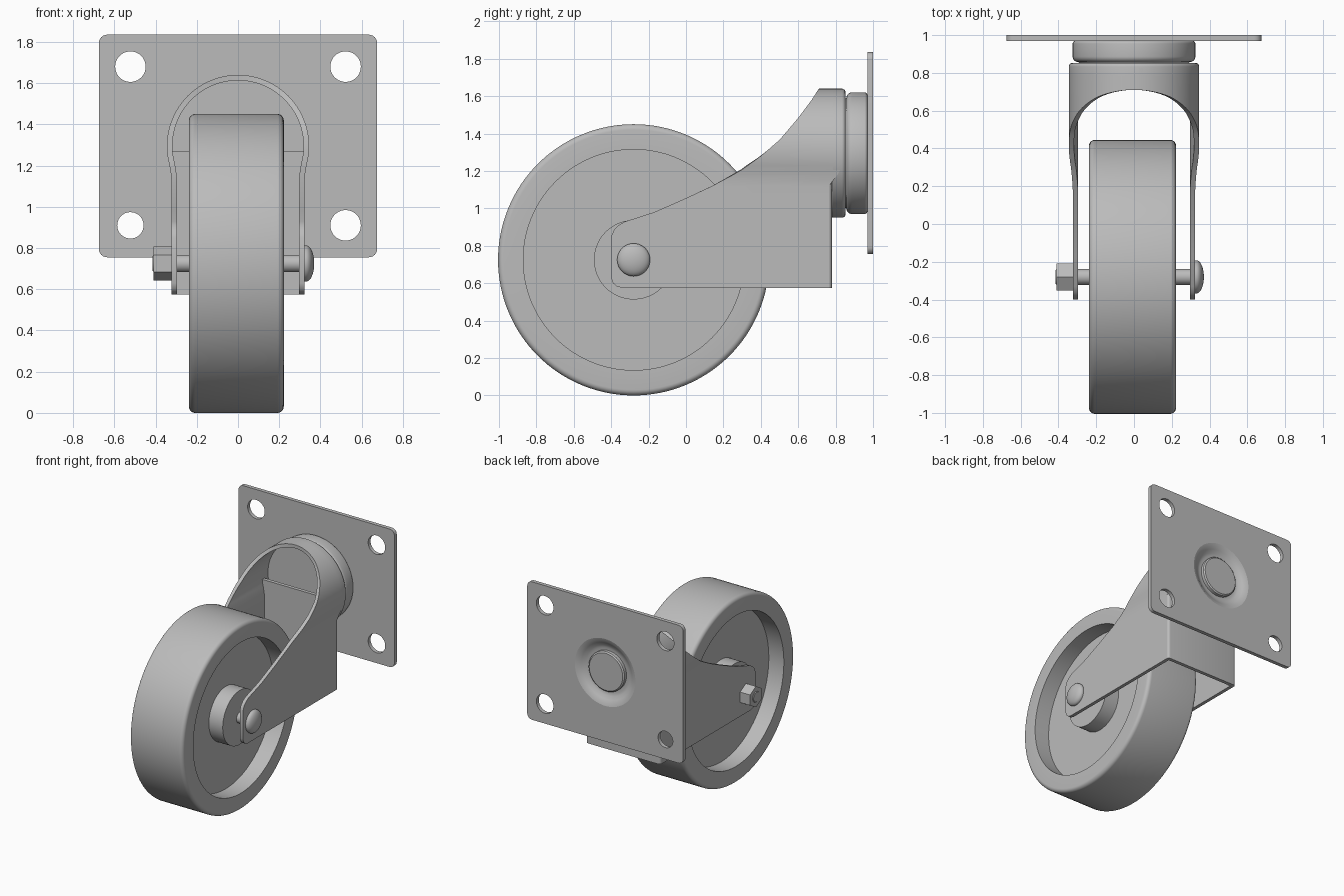
import bpy, bmesh, math
from mathutils import Vector

cube = bpy.data.objects.get("Cube")
if cube:
    bpy.data.objects.remove(cube)

grey = bpy.data.materials.new("plain_grey")
grey.use_nodes = True
grey.diffuse_color = (0.5, 0.5, 0.5, 1)
grey.node_tree.nodes["Principled BSDF"].inputs["Base Color"].default_value = (0.5, 0.5, 0.5, 1)

X, Y, Z = Vector((1, 0, 0)), Vector((0, 1, 0)), Vector((0, 0, 1))
AXLE = Vector((0, -0.28, 0.725))     # wheel centre
SWIVEL = Vector((0, 0, 1.295))       # swivel axis, running along y


def add_mesh(name, mesh, angle=32):
    """Link a mesh as a shaded, coloured part."""
    mesh.materials.clear()
    mesh.materials.append(grey)
    mesh.shade_smooth()
    mesh.set_sharp_from_angle(angle=math.radians(angle))
    obj = bpy.data.objects.new(name, mesh)
    bpy.context.collection.objects.link(obj)
    return obj


def from_bmesh(name, bm):
    mesh = bpy.data.meshes.new(name)
    bm.to_mesh(mesh)
    bm.free()
    return add_mesh(name, mesh)


def bake(name, data, setup=None):
    """Turn a curve or a modified mesh into a plain mesh part."""
    temp = bpy.data.objects.new("temp", data)
    bpy.context.collection.objects.link(temp)
    if setup:
        setup(temp)
    graph = bpy.context.evaluated_depsgraph_get()
    mesh = bpy.data.meshes.new_from_object(temp.evaluated_get(graph))
    bpy.data.objects.remove(temp)
    return mesh


def lathe(name, profile, axis, centre, steps=96, closed=False):
    """Spin (radius, distance along axis) points about an axis."""
    bm = bmesh.new()
    verts = [bm.verts.new(centre + axis * t + Z * r) for r, t in profile]
    for a, b in zip(verts, verts[1:] + (verts[:1] if closed else [])):
        bm.edges.new((a, b))
    bmesh.ops.spin(bm, geom=bm.verts[:] + bm.edges[:], cent=centre, axis=axis,
                   angle=math.tau, steps=steps, use_duplicate=False)
    bmesh.ops.remove_doubles(bm, verts=bm.verts, dist=1e-4)
    bmesh.ops.recalc_face_normals(bm, faces=bm.faces)
    return from_bmesh(name, bm)


def arc(cx, cy, r, start, end, n):
    angles = [math.radians(start + (end - start) * i / n) for i in range(n + 1)]
    return [(cx + r * math.cos(a), cy + r * math.sin(a)) for a in angles]


# Wheel: rounded tread, recessed web and raised hub on both faces
half, web = 0.23, 0.1
side = [(0, half - 0.01), (0.212, half - 0.01), (0.212, web), (0.59, web), (0.59, half)]
side += arc(0.695, half - 0.03, 0.03, 90, 0, 6)
wheel_profile = side + [(r, -t) for r, t in reversed(side)]
lathe("wheel", wheel_profile, X, AXLE - X * 0.008, 128)

# Axle with domed head, hexagonal nut and exposed bolt end
lathe("axle", [(0, -0.415), (0.036, -0.415), (0.042, -0.409), (0.042, 0.33), (0, 0.33)], X, AXLE, 40)
dome = [(0.088 * math.cos(a), 0.33 + 0.04 * math.sin(a))
        for a in [math.radians(90 * i / 10) for i in range(11)]]
lathe("axle_head", [(0, 0.32), (0.088, 0.32)] + dome, X, AXLE, 48)
lathe("axle_nut", [(0, -0.41), (0.082, -0.41), (0.082, -0.32), (0, -0.32)], X, AXLE, 6)

# Fork: a bent sheet arching over the wheel, cut to a sweeping side outline
front_edge = [(0.575, -0.34), (0.583, -0.37), (0.6, -0.39), (0.63, -0.4), (0.85, -0.4),
              (0.885, -0.385), (0.91, -0.36), (0.928, -0.33), (0.98, -0.17), (1.05, -0.01),
              (1.12, 0.14), (1.2, 0.29), (1.28, 0.4), (1.366, 0.5), (1.48, 0.597),
              (1.58, 0.672), (1.64, 0.71)]


def front_y(z):
    for (z0, y0), (z1, y1) in zip(front_edge, front_edge[1:]):
        if z <= z1:
            return y0 + (y1 - y0) * (z - z0) / (z1 - z0)
    return front_edge[-1][1]


def back_y(z):
    return 0.765 + 0.06 * min(1, max(0, (z - 1.12) / 0.08))


section = [(0.323, z) for z, _ in front_edge if z < 1.1]
section += [(0.323, 1.12), (0.325, 1.155), (0.329, 1.18)]
section += arc(0, SWIVEL.z, 0.345, -15, 90, 28)
section += [(-x, z) for x, z in reversed(section[:-1])]
bm = bmesh.new()
rows = [(bm.verts.new((x, front_y(z), z)), bm.verts.new((x, back_y(z), z))) for x, z in section]
for (a, b), (c, d) in zip(rows, rows[1:]):
    bm.faces.new((a, b, d, c))
sheet = bpy.data.meshes.new("fork_sheet")
bm.to_mesh(sheet)
bm.free()


def thicken(obj):
    mod = obj.modifiers.new("thickness", 'SOLIDIFY')
    mod.thickness = 0.027
    mod.offset = -1


add_mesh("fork", bake("fork", sheet, thicken))

# Back wall of the fork, with softened upright corners
bm = bmesh.new()
bmesh.ops.create_cube(bm, size=1)
for v in bm.verts:
    v.co = Vector((v.co.x * 0.646, 0.766 + v.co.y * 0.028, 0.9225 + v.co.z * 0.695))
corners = [e for e in bm.edges
           if abs(e.verts[0].co.z - e.verts[1].co.z) > 0.5 and e.verts[0].co.y > 0.77]
bmesh.ops.bevel(bm, geom=corners, offset=0.02, segments=4, profile=0.5, affect='EDGES')
from_bmesh("fork_back_wall", bm)

# Round cup that closes the back of the fork
cup = [(0, 0.825), (0.318, 0.825), (0.318, 0.77), (0.335, 0.77), (0.345, 0.785)]
cup += arc(0.325, 0.833, 0.02, 0, 90, 5) + [(0, 0.853)]
cup = [(r, t) for r, t in cup]
lathe("swivel_cup", cup, Y, SWIVEL)

# Swivel neck with the pressed groove and rivet head seen through the plate
neck = [(0, 0.99), (0.145, 0.99), (0.155, 0.982), (0.155, 0.957), (0.175, 0.957),
        (0.195, 0.963), (0.22, 0.98), (0.24, 0.993), (0.262, 1.0), (0.262, 0.965)]
neck += arc(0.31, 0.955, 0.015, 90, 0, 4) + arc(0.295, 0.887, 0.03, 0, -90, 6) + [(0.28, 0.84), (0, 0.84)]
lathe("swivel_neck", neck, Y, SWIVEL)

# Mounting plate: rounded outline with four bolt holes and a centre opening
w, h = 0.675, 0.54
outline = []
for sx, sz, start in ((1, 1, 0), (-1, 1, 90), (-1, -1, 180), (1, -1, 270)):
    outline += arc(sx * (w - 0.04), sz * (h - 0.04), 0.04, start, start + 90, 6)
loops = [outline, arc(0, 0, 0.262, 0, 360, 96)[:-1]]
for sx in (-1, 1):
    for sz in (-1, 1):
        radius = 0.064 if sx < 0 and sz < 0 else 0.074
        loops.append(arc(sx * 0.522, sz * 0.385, radius, 0, 360, 40)[:-1])
curve = bpy.data.curves.new("plate_outline", 'CURVE')
curve.dimensions = '2D'
curve.fill_mode = 'BOTH'
curve.extrude = 0.015
for loop in loops:
    spline = curve.splines.new('POLY')
    spline.points.add(len(loop) - 1)
    for point, (x, z) in zip(spline.points, loop):
        point.co = (x, z, 0, 1)
    spline.use_cyclic_u = True
plate = bake("mounting_plate", curve)
for v in plate.vertices:
    v.co = Vector((v.co.x, 0.985 - v.co.z, SWIVEL.z + v.co.y))
bm = bmesh.new()
bm.from_mesh(plate)
bmesh.ops.remove_doubles(bm, verts=bm.verts, dist=1e-5)
bmesh.ops.recalc_face_normals(bm, faces=bm.faces)
from_bmesh("mounting_plate", bm)
